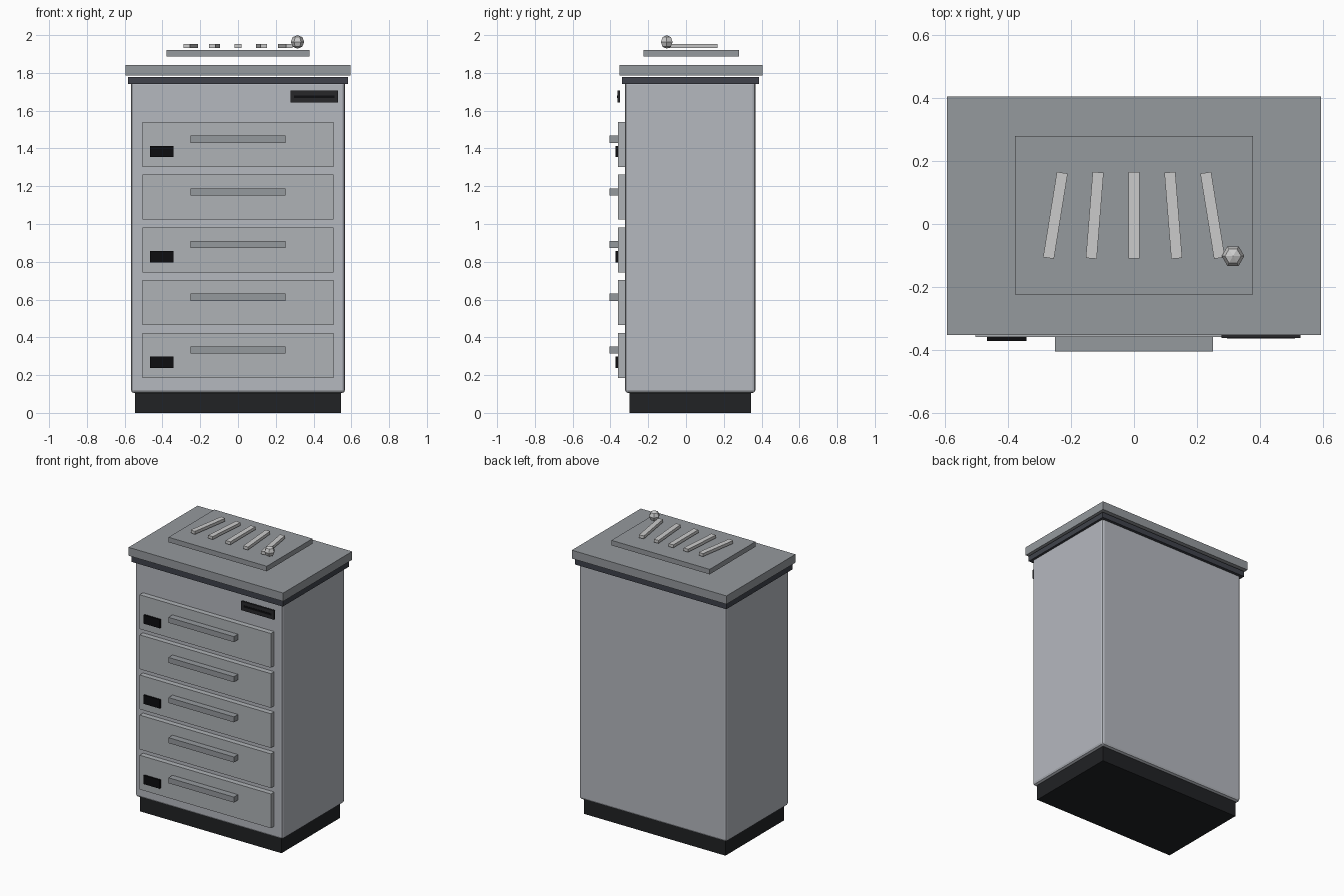
import bpy, bmesh
from mathutils import Matrix

if "Cube" in bpy.data.objects:
    bpy.data.objects.remove(bpy.data.objects["Cube"])


def mat(name, r, g, b):
    m = bpy.data.materials.new(name)
    m.diffuse_color = (r, g, b, 1)
    m.use_nodes = True
    m.node_tree.nodes["Principled BSDF"].inputs["Base Color"].default_value = m.diffuse_color
    return m


BODY = mat("body_grey", 0.46, 0.48, 0.52)
DRAWER = mat("drawer_grey", 0.43, 0.45, 0.47)
TRIM = mat("trim_grey", 0.30, 0.32, 0.34)
BAND = mat("dark_band", 0.05, 0.055, 0.07)
PLINTH = mat("plinth_black", 0.015, 0.016, 0.018)
BLACK = mat("label_black", 0.004, 0.004, 0.005)
PANEL = mat("display_grey", 0.02, 0.02, 0.023)
LIGHT = mat("light_grey", 0.6, 0.61, 0.62)


def finish(name, bm, material):
    me = bpy.data.meshes.new(name)
    bm.to_mesh(me)
    bm.free()
    ob = bpy.data.objects.new(name, me)
    bpy.context.collection.objects.link(ob)
    me.materials.append(material)
    return ob


def box(name, x, y, z, material, bevel=0.0, segments=1, turn=0.0):
    """Box from (min, max) ranges, optionally bevelled and turned about z."""
    bm = bmesh.new()
    bmesh.ops.create_cube(bm, size=1)
    bmesh.ops.scale(bm, verts=bm.verts, vec=(x[1] - x[0], y[1] - y[0], z[1] - z[0]))
    ob = finish(name, bm, material)
    ob.location = [(a + b) / 2 for a, b in (x, y, z)]
    ob.rotation_euler.z = turn
    if bevel:
        mod = ob.modifiers.new("bevel", 'BEVEL')
        mod.width, mod.segments = bevel, segments
    return ob


# Cabinet carcass
box("plinth", (-0.545, 0.545), (-0.30, 0.345), (0, 0.107), PLINTH)
box("cabinet_body", (-0.567, 0.567), (-0.323, 0.368), (0.105, 1.755), BODY, 0.017, 2)
box("top_band", (-0.582, 0.582), (-0.339, 0.387), (1.74, 1.777), BAND)
box("worktop", (-0.595, 0.595), (-0.353, 0.405), (1.785, 1.843), TRIM)

# Drawers with handles, labels on every other one
for i in range(5):
    c = 1.421 - i * 0.279
    box(f"drawer_{i + 1}", (-0.505, 0.505), (-0.36, -0.318), (c - 0.119, c + 0.119), DRAWER)
    box(f"handle_{i + 1}", (-0.252, 0.252), (-0.405, -0.359), (c + 0.009, c + 0.047), TRIM)
    if i % 2 == 0:
        box(f"drawer_label_{i + 1}", (-0.467, -0.342), (-0.372, -0.359),
            (c - 0.067, c - 0.007), BLACK)

# Display strip at the upper right
box("display_panel", (0.278, 0.53), (-0.362, -0.35), (1.643, 1.706), PANEL)
box("display_slot", (0.296, 0.512), (-0.364, -0.358), (1.668, 1.681), BLACK)

# Raised top panel with fanned slats
box("top_panel", (-0.378, 0.378), (-0.224, 0.28), (1.887, 1.922), TRIM)
for i in range(-2, 3):
    x = i * 0.125
    box(f"slat_{i + 3}", (x - 0.0175, x + 0.0175), (-0.11, 0.165), (1.931, 1.952),
        LIGHT, turn=i * 0.08)

# Faceted knob
bm = bmesh.new()
bmesh.ops.create_uvsphere(bm, u_segments=6, v_segments=4, radius=0.036,
                          matrix=Matrix.Rotation(0.5235988, 4, 'Z'))
knob = finish("knob", bm, LIGHT)
knob.location = (0.315, -0.102, 1.964)
